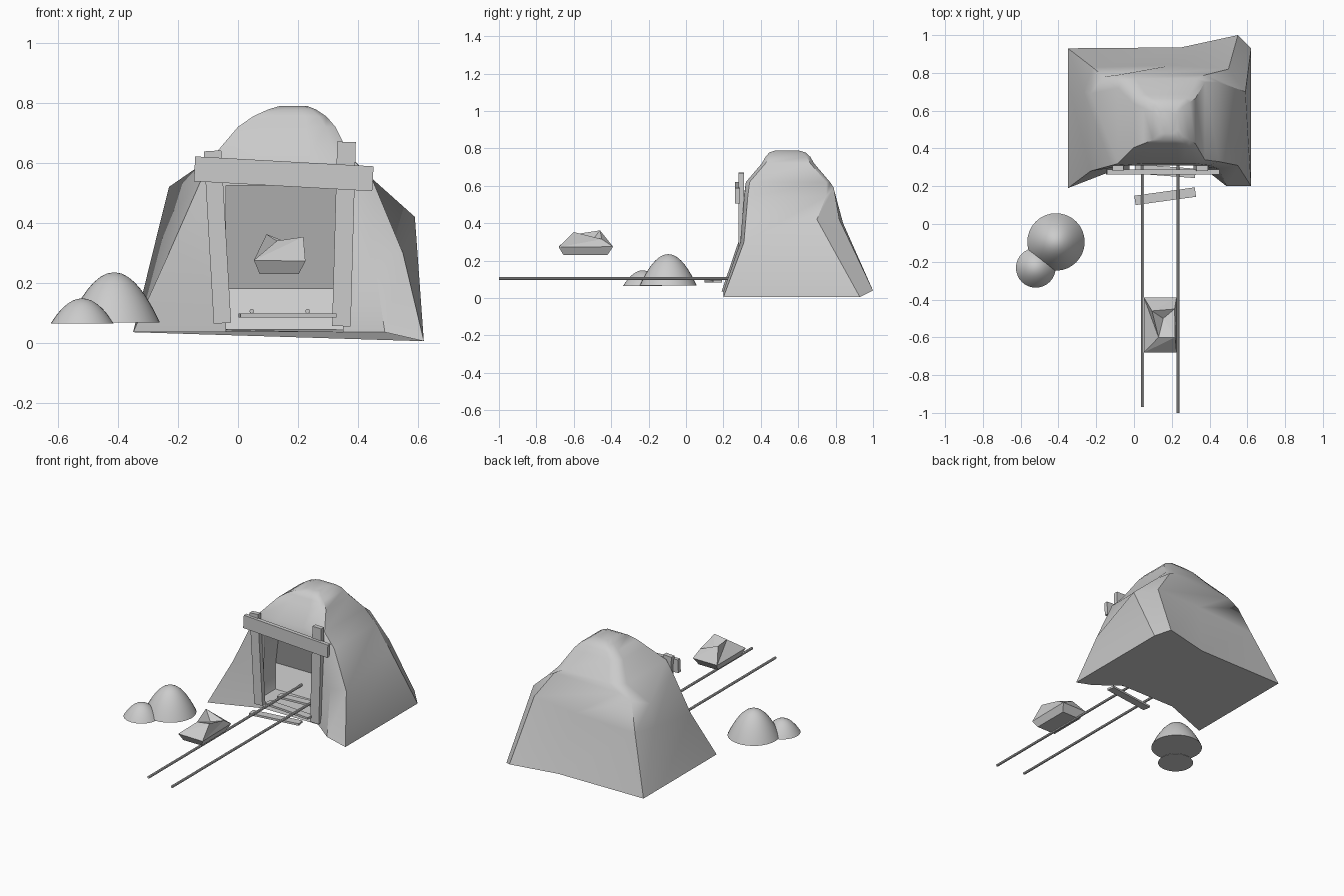
import bpy, bmesh, math
from mathutils import Vector

if "Cube" in bpy.data.objects:
    bpy.data.objects.remove(bpy.data.objects["Cube"])


def make(name, verts, faces, smooth=None):
    me = bpy.data.meshes.new(name)
    me.from_pydata(verts, [], faces)
    bm = bmesh.new()
    bm.from_mesh(me)
    bmesh.ops.recalc_face_normals(bm, faces=bm.faces)
    bm.to_mesh(me)
    bm.free()
    ob = bpy.data.objects.new(name, me)
    bpy.context.collection.objects.link(ob)
    if smooth:
        bpy.ops.object.select_all(action='DESELECT')
        ob.select_set(True)
        bpy.context.view_layer.objects.active = ob
        bpy.ops.object.shade_smooth_by_angle(angle=math.radians(smooth))
    return ob


def beam(name, a, b, width, depth):
    """Rectangular plank from a to b; width lies across the a-b line, depth is the other way."""
    a, b = Vector(a), Vector(b)
    d = (b - a).normalized()
    up = Vector((0, 1, 0)) if abs(d.y) < 0.3 else Vector((0, 0, 1))
    side = d.cross(up).normalized() * width / 2
    thick = d.cross(side).normalized() * depth / 2
    v = [p + side * i + thick * j for p in (a, b)
         for i, j in ((-1, -1), (1, -1), (1, 1), (-1, 1))]
    f = [(0, 1, 2, 3), (4, 5, 6, 7)] + [(i, (i + 1) % 4, (i + 1) % 4 + 4, i + 4) for i in range(4)]
    return make(name, v, f)


# hill: stacked rings (front left, opening left, opening right, front right x2,
# back right x2, back middle, back left, left side)
N = 10
rings = [
    [(-.35, .19, .035), (-.04, .31, .035), (.35, .31, .035), (.49, .20, .035), (.62, .20, .005),
     (.62, .93, .005), (.55, 1.0, .04), (.25, .935, .035), (-.35, .93, .035), (-.35, .75, .035)],
    [(-.23, .28, .30), (-.04, .31, .18), (.35, .31, .18), (.45, .29, .30), (.55, .31, .30),
     (.59, .70, .42), (.50, .82, .42), (.20, .84, .40), (-.22, .83, .38), (-.265, .70, .38)],
    [(-.12, .31, .55), (-.04, .31, .525), (.35, .31, .525), (.40, .31, .53), (.45, .33, .54),
     (.45, .75, .545), (.38, .79, .59), (-.08, .79, .585), (-.16, .78, .55), (-.23, .69, .52)],
]
for x0, x1, y0, y1, z in ((-.085, .375, .32, .77, .62), (.0, .325, .405, .685, .72),
                          (.05, .295, .425, .665, .755), (.10, .26, .445, .64, .778),
                          (.14, .23, .48, .60, .79)):
    w = x1 - x0
    rings.append([(x0, y0, z), (x0 + w * .3, y0, z), (x0 + w * .7, y0, z), (x1 - w * .1, y0, z),
                  (x1, y0 + .02, z), (x1, y1 - .02, z), (x1 - w * .1, y1, z),
                  (x0 + w * .2, y1, z), (x0 + w * .05, y1 - .01, z), (x0, y1 - .05, z)])
verts = [p for r in rings for p in r]
top = N * (len(rings) - 1)
faces = [tuple(range(N)), tuple(range(top, top + N))]
for k in range(len(rings) - 1):
    for i in range(N):
        if k < 2 and i == 1:
            continue  # mine opening
        j = (i + 1) % N
        faces.append((k * N + i, k * N + j, k * N + N + j, k * N + N + i))
# chamber behind the opening: widest at knee height, narrowing to the ceiling
levels = []
for k, (x0, x1, yb, z) in enumerate(((-.12, .43, .55, .045), (-.16, .48, .61, .18),
                                     (-.05, .36, .50, .525))):
    n = len(verts)
    verts += [(x0, .35, z), (x0, yb, z), (x1, yb, z), (x1, .35, z)]
    levels.append([k * N + 1, n, n + 1, n + 2, n + 3, k * N + 2])
for lo, hi in zip(levels, levels[1:]):
    faces += [(lo[i], lo[i + 1], hi[i + 1], hi[i]) for i in range(5)]
faces += [tuple(levels[0]), tuple(levels[2])]
make("hill", verts, faces, 38)

# timber frame
beam("left_post", (-.052, .295, .065), (-.085, .295, .64), .058, .03)
beam("right_post", (.345, .295, .055), (.362, .295, .67), .062, .03)
beam("lintel", (-.145, .275, .58), (.45, .275, .547), .083, .025)

# rails
for name, x, y0, y1 in (("left_rail", .046, -.97, .61), ("right_rail", .232, -1.0, .60)):
    bpy.ops.mesh.primitive_cylinder_add(vertices=8, radius=.008, depth=y1 - y0,
                                        location=(x, (y0 + y1) / 2, .105),
                                        rotation=(math.pi / 2, 0, 0))
    bpy.context.object.name = name

# ties
for i, (y, turn) in enumerate(((.147, .022), (.28, -.012), (.42, .012))):
    beam(f"tie_{i + 1}", (.005, y - turn, .091), (.325, y + turn, .091), .013, .05)


# rounded mounds: parabolic domes with flat bottoms
def mound(name, x, y, r, z0, h, seg=32, steps=10):
    v, f = [], [tuple(range(seg))]
    for k in range(steps):
        s = math.cos(k / steps * math.pi / 2)
        v += [(x + r * s * math.cos(2 * math.pi * i / seg),
               y + r * s * math.sin(2 * math.pi * i / seg), z0 + h * (1 - s * s))
              for i in range(seg)]
    v.append((x, y, z0 + h))
    for k in range(steps - 1):
        f += [(k * seg + i, k * seg + (i + 1) % seg, (k + 1) * seg + (i + 1) % seg,
               (k + 1) * seg + i) for i in range(seg)]
    b = (steps - 1) * seg
    f += [(b + i, b + (i + 1) % seg, len(v) - 1) for i in range(seg)]
    make(name, v, f, 40)


mound("large_mound", -.413, -.095, .152, .068, .167)
mound("small_mound", -.52, -.232, .105, .064, .084)

# faceted ore lump above the rails: bottom, waist and top corners plus a dip
w = [(.072, -.655, .23), (.203, -.655, .23), (.203, -.42, .23), (.072, -.42, .23),
     (.053, -.68, .275), (.225, -.68, .272), (.225, -.39, .275), (.053, -.39, .275),
     (.13, -.60, .34), (.218, -.60, .353), (.215, -.45, .315), (.095, -.46, .362),
     (.155, -.50, .31)]
f = [(0, 1, 2, 3)]
for i in range(4):
    j = (i + 1) % 4
    f += [(i, j, 4 + j, 4 + i), (4 + i, 4 + j, 8 + j), (4 + i, 8 + j, 8 + i), (8 + i, 8 + j, 12)]
make("ore_lump", w, f)
